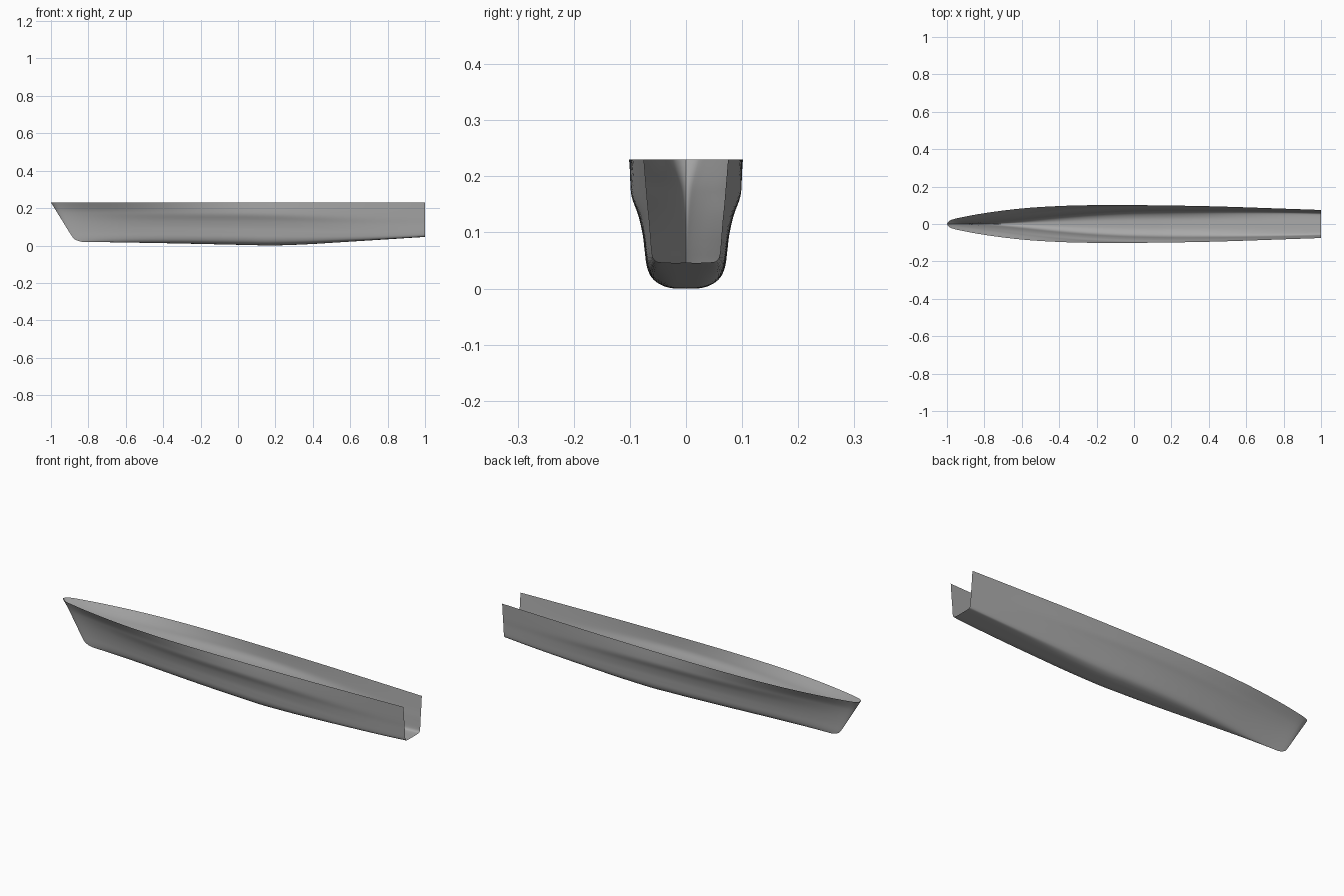
import bpy
import bmesh

cube = bpy.data.objects.get("Cube")
if cube:
    bpy.data.objects.remove(cube, do_unlink=True)

DECK_Z = 0.23
STATIONS, RINGS, FINE = 70, 36, 9

# Curves along the length (0 = bow, 1 = stern)
DECK_WIDTH = [(0, 0), (.003, .012), (.01, .021), (.03, .032), (.1, .058), (.2, .083),
              (.3, .096), (.4, .101), (.5, .101), (.7, .095), (.9, .082), (1, .075)]
KEEL = [(0, .02), (.25, .012), (.5, .002), (.55, 0), (.65, .006), (.75, .017), (1, .046)]
# Raked stem: x against height fraction
STEM = [(0, -.835), (.02, -.853), (.05, -.868), (.1, -.882), (.5, -.935), (1, -1)]

# Half sections from keel to deck edge: (width fraction, height fraction)
BOW = [(0, 0), (.02, .01), (.04, .05), (.07, .13), (.1, .26), (.16, .4),
       (.25, .55), (.38, .7), (.56, .82), (1, 1)]
MID = [(0, 0), (.32, .008), (.57, .065), (.69, .16), (.735, .29), (.775, .43),
       (.86, .58), (.975, .71), (1, .82), (1, 1)]
STERN = [(0, 0), (.4, 0), (.68, .01), (.77, .04), (.81, .1), (.84, .24),
         (.87, .4), (.91, .56), (.95, .75), (1, 1)]


def curve(keys, t):
    """Smooth interpolation through (position, value) keys."""
    def slope(k):
        a, b = keys[max(k - 1, 0)], keys[min(k + 1, len(keys) - 1)]
        return (b[1] - a[1]) / (b[0] - a[0])
    i = 0
    while i < len(keys) - 2 and t > keys[i + 1][0]:
        i += 1
    (a, va), (b, vb) = keys[i], keys[i + 1]
    h = b - a
    s = (t - a) / h
    blend = s * s * (3 - 2 * s)
    return (va + (vb - va) * blend + h * slope(i) * s * (1 - s) ** 2
            - h * slope(i + 1) * s * s * (1 - s))


def section_point(section, t, axis):
    return curve([(i, p[axis]) for i, p in enumerate(section)], t * (len(section) - 1))


def hull_point(u, t):
    """Blend the three sections and place the point on the hull."""
    bow = max(0, 1 - u / .6) ** 1.7
    stern = max(0, (u - .5) / .5)
    stern = stern * stern * (3 - 2 * stern)
    mid = 1 - bow - stern if bow + stern < 1 else 0
    w, h = (bow * section_point(BOW, t, a) + mid * section_point(MID, t, a)
            + stern * section_point(STERN, t, a) for a in (0, 1))
    keel = curve(KEEL, u)
    stem = curve(STEM, h)
    return (stem + u * (1 - stem), w * curve(DECK_WIDTH, u), keel + h * (DECK_Z - keel))


# Open hull shell, lofted from port deck edge round the keel to starboard
bm = bmesh.new()
rows = []
for i in range(STATIONS + 1):
    u = (i / STATIONS) ** 2 if i < FINE else i / STATIONS
    if i < FINE:
        u = (i / FINE) ** 2 * FINE / STATIONS
    row = []
    for j in range(-RINGS, RINGS + 1):
        x, y, z = hull_point(u, abs(j) / RINGS)
        row.append(bm.verts.new((x, y if j > 0 else -y, z)))
    rows.append(row)
for a, b in zip(rows, rows[1:]):
    for j in range(2 * RINGS):
        bm.faces.new((a[j], a[j + 1], b[j + 1], b[j]))
bmesh.ops.remove_doubles(bm, verts=bm.verts, dist=.00001)
bmesh.ops.recalc_face_normals(bm, faces=bm.faces)
bm.normal_update()
# Face the shell outward: the bottom must look down
lowest = min(bm.faces, key=lambda f: f.calc_center_median().z)
if lowest.normal.z > 0:
    bmesh.ops.reverse_faces(bm, faces=bm.faces)

mesh = bpy.data.meshes.new("hull")
bm.to_mesh(mesh)
bm.free()
hull = bpy.data.objects.new("hull", mesh)
bpy.context.collection.objects.link(hull)

# Plain grey paint
paint = bpy.data.materials.new("hull grey")
paint.use_nodes = True
grey = (.4, .4, .4, 1)
paint.diffuse_color = grey
paint.node_tree.nodes["Principled BSDF"].inputs["Base Color"].default_value = grey
mesh.materials.append(paint)

bpy.context.view_layer.objects.active = hull
hull.select_set(True)
bpy.ops.object.shade_smooth_by_angle()
